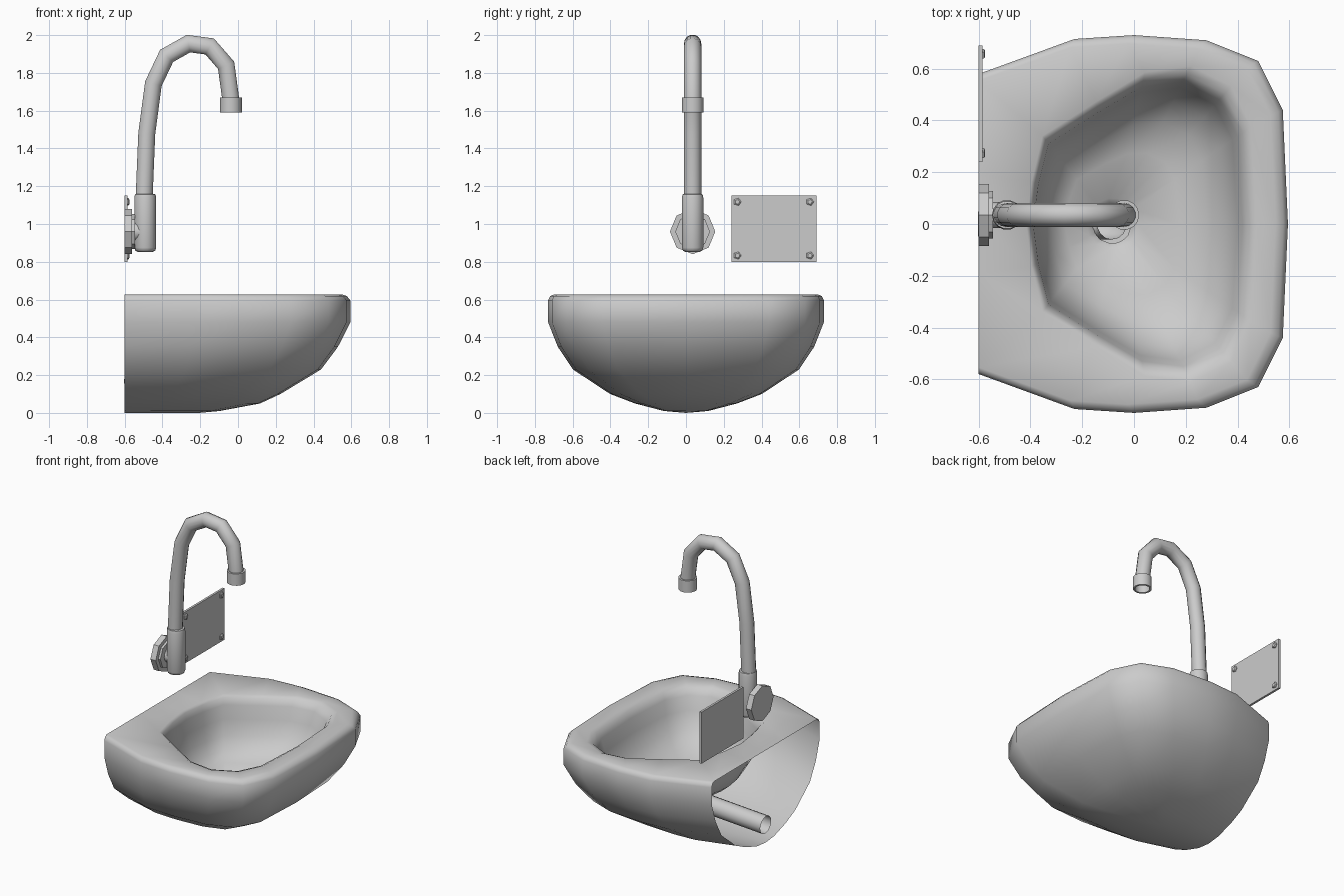
import bpy, bmesh, math
from mathutils import Vector

if "Cube" in bpy.data.objects:
    bpy.data.objects.remove(bpy.data.objects["Cube"])


def make(name, verts, faces, angle=40):
    bm = bmesh.new()
    vs = [bm.verts.new(v) for v in verts]
    for f in faces:
        bm.faces.new([vs[i] for i in f])
    bmesh.ops.remove_doubles(bm, verts=bm.verts, dist=0.0005)
    bmesh.ops.recalc_face_normals(bm, faces=bm.faces)
    me = bpy.data.meshes.new(name)
    bm.to_mesh(me)
    bm.free()
    ob = bpy.data.objects.new(name, me)
    bpy.context.collection.objects.link(ob)
    bpy.ops.object.select_all(action='DESELECT')
    ob.select_set(True)
    bpy.context.view_layer.objects.active = ob
    if angle:
        bpy.ops.object.shade_smooth_by_angle(angle=math.radians(angle))
    return ob


def loft(name, rings, skip=lambda r, k: False, caps=(), angle=40):
    n = len(rings[0])
    verts = [p for ring in rings for p in ring]
    faces = [(r * n + k, r * n + (k + 1) % n, (r + 1) * n + (k + 1) % n, (r + 1) * n + k)
             for r in range(len(rings) - 1) for k in range(n) if not skip(r, k)]
    for c in caps:
        faces.append([c * n + k for k in range(n)])
    return make(name, verts, faces, angle)


def lathe(name, profile, n, origin, axis='Z', caps=(), angle=40):
    rings = []
    for r, h in profile:
        ring = []
        for k in range(n):
            a = math.tau * k / n
            u, v = r * math.cos(a), r * math.sin(a)
            ring.append(Vector(origin) + Vector((h, u, v) if axis == 'X' else (u, v, h)))
        rings.append(ring)
    return loft(name, rings, caps=caps, angle=angle)


def sweep(name, path, radius, y, n=14):
    # round tube along a path in the xz plane, with mitred joints
    pts = [Vector((x, y, z)) for x, z in path]
    rings = []
    for i, p in enumerate(pts):
        a = (p - pts[i - 1]).normalized() if i else None
        b = (pts[i + 1] - p).normalized() if i < len(pts) - 1 else None
        t = ((a or b) + (b or a)).normalized()
        side = Vector((0, 1, 0))
        up = t.cross(side) / max(0.5, t.dot(a or b))
        rings.append([p + radius * (math.cos(math.tau * k / n) * side + math.sin(math.tau * k / n) * up)
                      for k in range(n)])
    return loft(name, rings, angle=60)


def mirrored(half):
    return half + [(x, -y) for x, y in half[-2:0:-1]]


# Basin: open-backed shell, rolled rim, deck and bowl in one loft
outer = mirrored([(.595, 0), (.575, .44), (.48, .63), (.28, .71), (0, .73),
                  (-.23, .715), (-.6, .58), (-.6, .2), (-.6, 0)])
opening = mirrored([(.42, 0), (.40, .34), (.33, .48), (.19, .55), (.03, .53),
                    (-.14, .43), (-.33, .31), (-.37, .15), (-.39, 0)])
shell = [(0, .33, 0), (.01, .42, .16), (.05, .60, .37), (.10, .69, .55), (.23, .87, .82),
         (.35, .945, .93), (.48, 1, 1), (.595, 1, 1), (.618, .985, .985), (.628, .96, .955)]
rings = [[(-.6 + (x + .6) * sx, y * sy, z) for x, y in outer] for z, sx, sy in shell]
n_shell = len(rings)

DX = -.085
drain = []
for x, y in opening:
    a = math.atan2(y, x - DX)
    drain.append((DX + .1 * math.cos(a), .1 * math.sin(a)))
bowl = [(1.13, .626), (1.06, .612), (1, .57), (.95, .48), (.84, .38), (.66, .305), (.4, .26), (0, .235), (-.08, .2)]
for t, z in bowl:
    rings.append([(d[0] + (o[0] - d[0]) * t, d[1] + (o[1] - d[1]) * t, z)
                  for o, d in zip(opening, drain)])
rings[-1] = [(DX + (x - DX) * .75, y * .75, .205) for x, y in drain]
loft("basin", rings, skip=lambda r, k: r < n_shell - 1 and 6 <= k <= 9, angle=60)

# Drain pipe running back to the wall
sweep("drain_pipe", [(DX, .21), (DX - .01, .18), (DX - .04, .155), (DX - .1, .145), (-.6, .12)], .06, 0)

# Tap: wall flange, body, swan-neck spout, hollow nozzle
TY = .035
lathe("wall_flange", [(.12, 0), (.12, .04), (.092, .04), (.092, .055)], 8, (-.6, TY, .96), 'X', caps=(0, 3), angle=20)
lathe("tap_connector", [(.05, .05), (.05, .1)], 12, (-.6, TY, .96), 'X')
lathe("tap_body", [(.04, .853), (.052, .858), (.058, .875), (.058, 1.14), (.054, 1.157), (.04, 1.16)], 14,
      (-.491, TY, 0), caps=(0, 5), angle=50)
sweep("spout", [(-.497, 1.14), (-.483, 1.48), (-.448, 1.743), (-.378, 1.89), (-.262, 1.955),
                (-.15, 1.94), (-.063, 1.84), (-.037, 1.65)], .046, TY)
lathe("nozzle", [(.04, 1.67), (.058, 1.67), (.058, 1.59), (.046, 1.59), (.046, 1.655), (.01, 1.655)], 14,
      (-.038, TY, 0), caps=(5,))

# Wall plate with four screws
bpy.ops.mesh.primitive_cube_add(size=1, location=(-.5925, .465, .975))
plate = bpy.context.object
plate.name = "wall_plate"
plate.scale = (.015, .45, .35)
for y in (.272, .656):
    for z in (.833, 1.117):
        lathe("plate_screw", [(.021, 0), (.021, .006), (.013, .011)], 5, (-.586, y, z), 'X', caps=(2,), angle=0)
